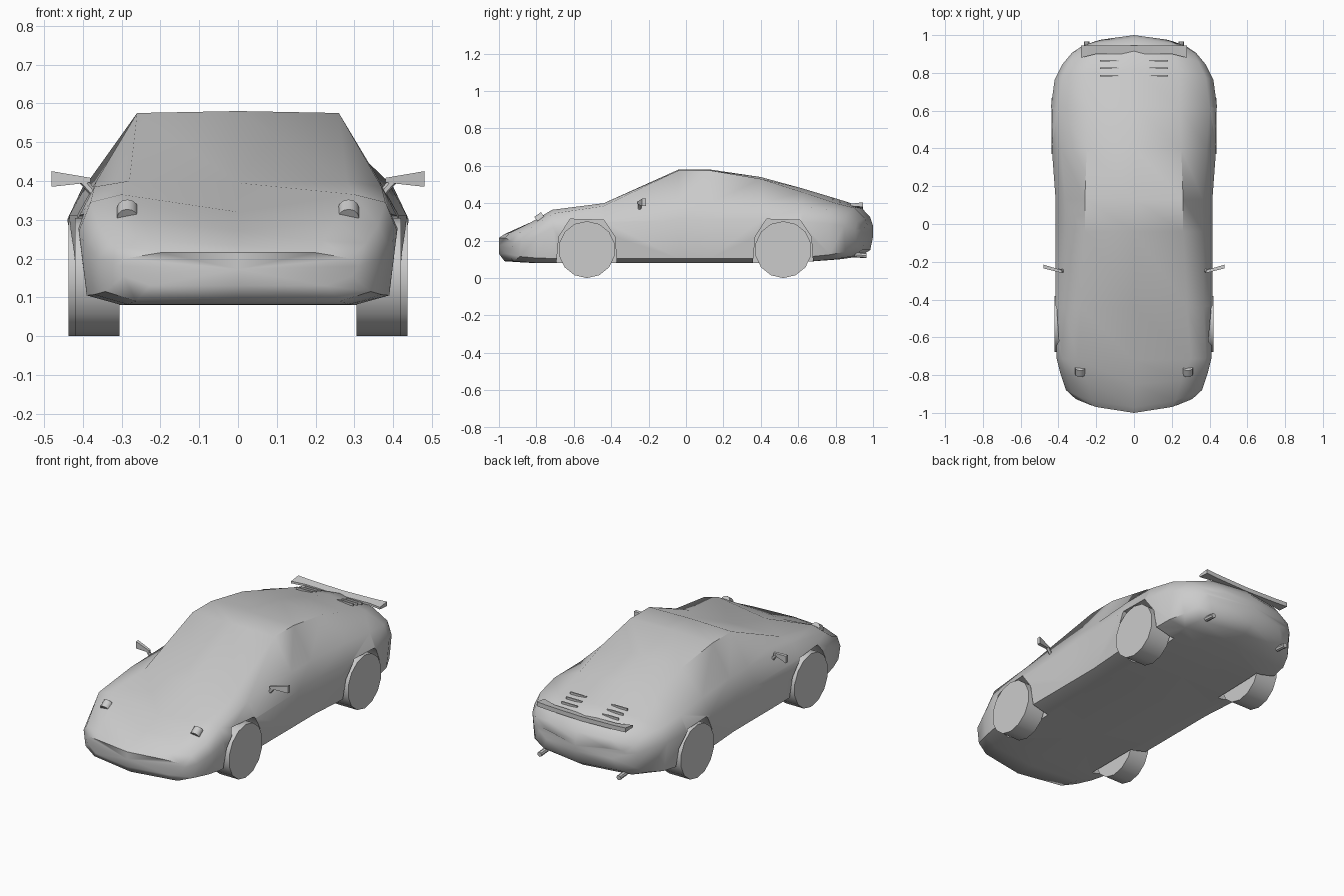
import bpy
import bmesh
import math
from mathutils import Vector

cube = bpy.data.objects.get("Cube")
if cube:
    bpy.data.objects.remove(cube, do_unlink=True)

grey = bpy.data.materials.new("light_grey")
grey.use_nodes = True
GREY = (0.6, 0.6, 0.6, 1)
grey.diffuse_color = GREY
grey.node_tree.nodes["Principled BSDF"].inputs["Base Color"].default_value = GREY


def make_object(name, verts, faces):
    mesh = bpy.data.meshes.new(name)
    bm = bmesh.new()
    points = [bm.verts.new(v) for v in verts]
    for face in faces:
        bm.faces.new([points[i] for i in face])
    bmesh.ops.recalc_face_normals(bm, faces=bm.faces)
    bm.to_mesh(mesh)
    bm.free()
    mesh.materials.append(grey)
    obj = bpy.data.objects.new(name, mesh)
    bpy.context.collection.objects.link(obj)
    return obj


def loft(name, rings):
    """Closed solid through rings that share one point count."""
    count = len(rings[0])
    verts = [p for ring in rings for p in ring]
    faces = []
    for r in range(len(rings) - 1):
        for i in range(count):
            j = (i + 1) % count
            a, b = r * count, (r + 1) * count
            faces.append((a + i, a + j, b + j, b + i))
    # Fan caps keep the curved ends rounded
    for start, ring in ((0, rings[0]), (len(verts) - count, rings[-1])):
        middle = Vector((0, 0, 0))
        for p in (ring[0], ring[count // 2]):
            middle += Vector(p) / 2
        verts.append(middle)
        centre = len(verts) - 1
        faces += [(start + i, start + (i + 1) % count, centre) for i in range(count)]
    return make_object(name, verts, faces)


def prism_x(name, outline, x0, x1):
    return loft(name, [[(x, y, z) for y, z in outline] for x in (x0, x1)])


def tube(name, start, end, radius, sides):
    start, end = Vector(start), Vector(end)
    turn = (end - start).to_track_quat("Z", "Y")
    circle = [turn @ Vector((math.sin(math.tau * i / sides), -math.cos(math.tau * i / sides), 0)) * radius
              for i in range(sides)]
    return loft(name, [[p + c for c in circle] for p in (start, end)])


def smooth(obj, degrees):
    bpy.ops.object.select_all(action="DESELECT")
    obj.select_set(True)
    bpy.context.view_layer.objects.active = obj
    bpy.ops.object.shade_smooth_by_angle(angle=math.radians(degrees))


def bent(x, y, z):
    """Sweep the corners back at the nose and tail."""
    amount = max(0, (abs(y) - 0.7) / 0.3)
    return (x, y - math.copysign(0.07 * amount * (x / 0.3) ** 2, y), z)


def body_ring(y, floor, width, belt_z, belt_x, roof_x, roof_z, centre_z):
    side_z = floor + 0.72 * (belt_z - floor)
    half = [(width * 0.73, floor), (width * 0.95, floor + 0.025), (width, side_z),
            (belt_x, belt_z), (roof_x, roof_z)]
    right = [(-x, z) for x, z in reversed(half)]
    ring = [(0, floor)] + half + [(0, centre_z)] + right
    return [bent(x, y, z) for x, z in ring]


# Body: y, floor, width, belt height, belt width, roof width, roof height, centre height
stations = [
    (-1, .13, .31, .20, .29, .20, .215, .215),
    (-.97, .09, .36, .24, .33, .22, .245, .235),
    (-.85, .082, .39, .285, .36, .25, .30, .27),
    (-.72, .08, .41, .345, .38, .30, .365, .32),
    (-.44, .08, .415, .385, .37, .28, .40, .395),
    (-.04, .08, .415, .40, .365, .26, .575, .58),
    (.13, .08, .415, .40, .365, .26, .575, .58),
    (.40, .08, .435, .40, .385, .25, .53, .54),
    (.62, .085, .44, .385, .40, .24, .46, .48),
    (.82, .10, .42, .365, .38, .24, .40, .42),
    (.93, .115, .38, .345, .34, .22, .375, .385),
    (.985, .15, .33, .30, .31, .20, .32, .325),
    (1, .22, .28, .27, .26, .18, .275, .28),
]
body = loft("body", [body_ring(*s) for s in stations])

# Wheel arches cut into the body
ARCH = [(-.17, 0), (-.15, .22), (-.09, .315), (.09, .31), (.15, .22), (.165, 0)]
WHEELS = {"front": (-.53, .42), "rear": (.52, .437)}
SIDES = {"left": 1, "right": -1}
for axle_y, outer in WHEELS.values():
    for s in SIDES.values():
        cutter = prism_x("arch_cutter", [(axle_y + y, z) for y, z in ARCH], s * .29, s * .6)
        cutter.hide_render = True
        cut = body.modifiers.new("arch", "BOOLEAN")
        cut.operation = "DIFFERENCE"
        cut.solver = "EXACT"
        cut.object = cutter
        bpy.context.view_layer.objects.active = body
        bpy.ops.object.modifier_apply(modifier=cut.name)
        bpy.data.objects.remove(cutter, do_unlink=True)
smooth(body, 50)

for side, s in SIDES.items():
    # Wheels
    for axle, (axle_y, outer) in WHEELS.items():
        wheel = tube(f"{axle}_{side}_wheel", (s * .305, axle_y, .152), (s * outer, axle_y, .152), .152, 14)
        smooth(wheel, 40)

    # Door mirror: wedge head on a thin stalk
    tube(f"{side}_mirror_stalk", (s * .365, -.25, .36), (s * .40, -.245, .40), .01, 6)
    head = [(.48, -.215, .385), (.48, -.235, .385), (.48, -.235, .425), (.48, -.215, .425)]
    tip = [(.38, -.25 + dy, .402 + dz) for dy, dz in ((.005, -.006), (-.01, -.006), (-.01, .006), (.005, .006))]
    make_object(f"{side}_mirror", [(s * x, y, z) for x, y, z in head + tip],
                [(0, 1, 2, 3), (4, 5, 6, 7)] + [(i, (i + 1) % 4, 4 + (i + 1) % 4, 4 + i) for i in range(4)])

    # Headlight and exhaust
    smooth(tube(f"{side}_headlight", (s * .285, -.795, .305), (s * .285, -.76, .33), .027, 12), 40)
    tube(f"{side}_exhaust", (s * .25, .90, .125), (s * .25, .965, .12), .014, 8)

    # Engine cover slats
    for i in range(3):
        y = .78 + .04 * i
        z = .428 - .3 * (y - .78)
        prism_x(f"{side}_slat_{i}", [(y, z - .012), (y + .008, z - .012), (y + .008, z), (y, z)], s * .08, s * .18)

# Rear spoiler blade with broader raised ends
blade = []
for x, front, top in ((-.28, .88, .405), (-.2, .90, .40), (0, .90, .395), (.2, .90, .40), (.28, .88, .405)):
    blade.append([(x, front, top - .02), (x, .945, top - .025), (x, .945, top), (x, front, top - .008)])
spoiler = loft("spoiler", blade)
smooth(spoiler, 30)
